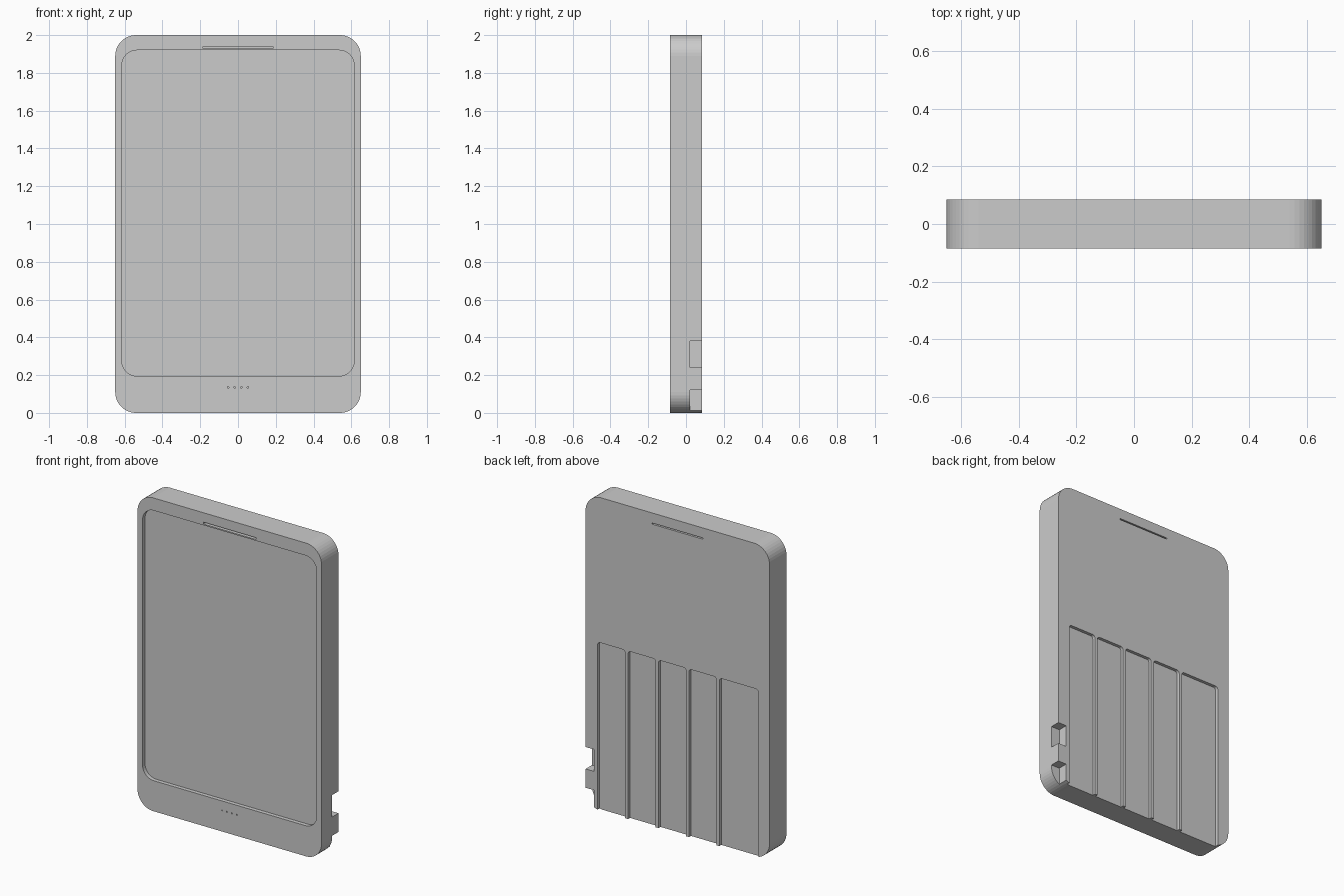
import bpy
import bmesh
from math import sin, cos, pi

default = bpy.data.objects.get("Cube")
if default:
    bpy.data.objects.remove(default, do_unlink=True)

grey = bpy.data.materials.new("light_grey")
grey.use_nodes = True
COLOUR = (0.6, 0.6, 0.6, 1)
grey.diffuse_color = COLOUR
grey.node_tree.nodes["Principled BSDF"].inputs["Base Color"].default_value = COLOUR

HALF_W, HEIGHT, HALF_D = 0.65, 2.0, 0.085
OVER = 0.05  # how far cutters reach outside the case


def prism(name, x, y, z, radius=0, steps=10):
    """Box spanning the given ranges, with rounded corners seen from the front."""
    bm = bmesh.new()
    corners = [(x[1], z[1], 1, 1), (x[0], z[1], -1, 1), (x[0], z[0], -1, -1), (x[1], z[0], 1, -1)]
    ring = []
    for i, (cx, cz, sx, sz) in enumerate(corners):
        for k in range(steps + 1 if radius else 1):
            a = (i + k / steps) * pi / 2
            px = cx + radius * (cos(a) - sx)
            pz = cz + radius * (sin(a) - sz)
            ring.append(bm.verts.new((px, y[0], pz)))
    face = bm.faces.new(ring)
    side = bmesh.ops.extrude_face_region(bm, geom=[face])
    for v in side["geom"]:
        if isinstance(v, bmesh.types.BMVert):
            v.co.y = y[1]
    bmesh.ops.recalc_face_normals(bm, faces=bm.faces)
    mesh = bpy.data.meshes.new(name)
    bm.to_mesh(mesh)
    bm.free()
    mesh.materials.append(grey)
    obj = bpy.data.objects.new(name, mesh)
    bpy.context.collection.objects.link(obj)
    return obj


def cut(target, cutter):
    """Subtract the cutter, then remove it."""
    mod = target.modifiers.new("cut", "BOOLEAN")
    mod.operation = "DIFFERENCE"
    mod.solver = "EXACT"
    mod.object = cutter
    bpy.context.view_layer.update()
    graph = bpy.context.evaluated_depsgraph_get()
    mesh = bpy.data.meshes.new_from_object(target.evaluated_get(graph))
    target.modifiers.clear()
    target.data = mesh
    bpy.data.objects.remove(cutter, do_unlink=True)


# Case
case = prism("case", (-HALF_W, HALF_W), (-HALF_D, HALF_D), (0, HEIGHT), 0.11)

# Screen recess
front = -HALF_D - OVER
back = HALF_D + OVER
cut(case, prism("screen_cutter", (-0.615, 0.615), (front, -0.06), (0.195, 1.92), 0.08))

# Speaker slot on the front and the matching slit on the back
cut(case, prism("speaker_cutter", (-0.185, 0.185), (front, -0.04), (1.928, 1.94)))
cut(case, prism("slit_cutter", (-0.18, 0.18), (0.045, back), (1.928, 1.936)))

# Microphone holes
for i in range(4):
    mx = (i - 1.5) * 0.035
    cut(case, prism("microphone_cutter", (mx - 0.004, mx + 0.004), (front, -0.06),
                    (0.131, 0.139), 0.0035, 3))

# Back channels, open at the bottom, with thin ribs between them
for i in range(5):
    right_edge = 0.565 - i * 0.215
    left_edge = right_edge - (0.275 if i == 4 else 0.195)
    cut(case, prism("channel_cutter", (left_edge, right_edge), (0.065, back),
                    (-OVER, 1.073), 0.018, 5))

# Port notches in the rear side edge
for top in (0.38, 0.12):
    cut(case, prism("port_cutter", (0.59, HALF_W + OVER), (0.022, back), (top - 0.14, top)))
